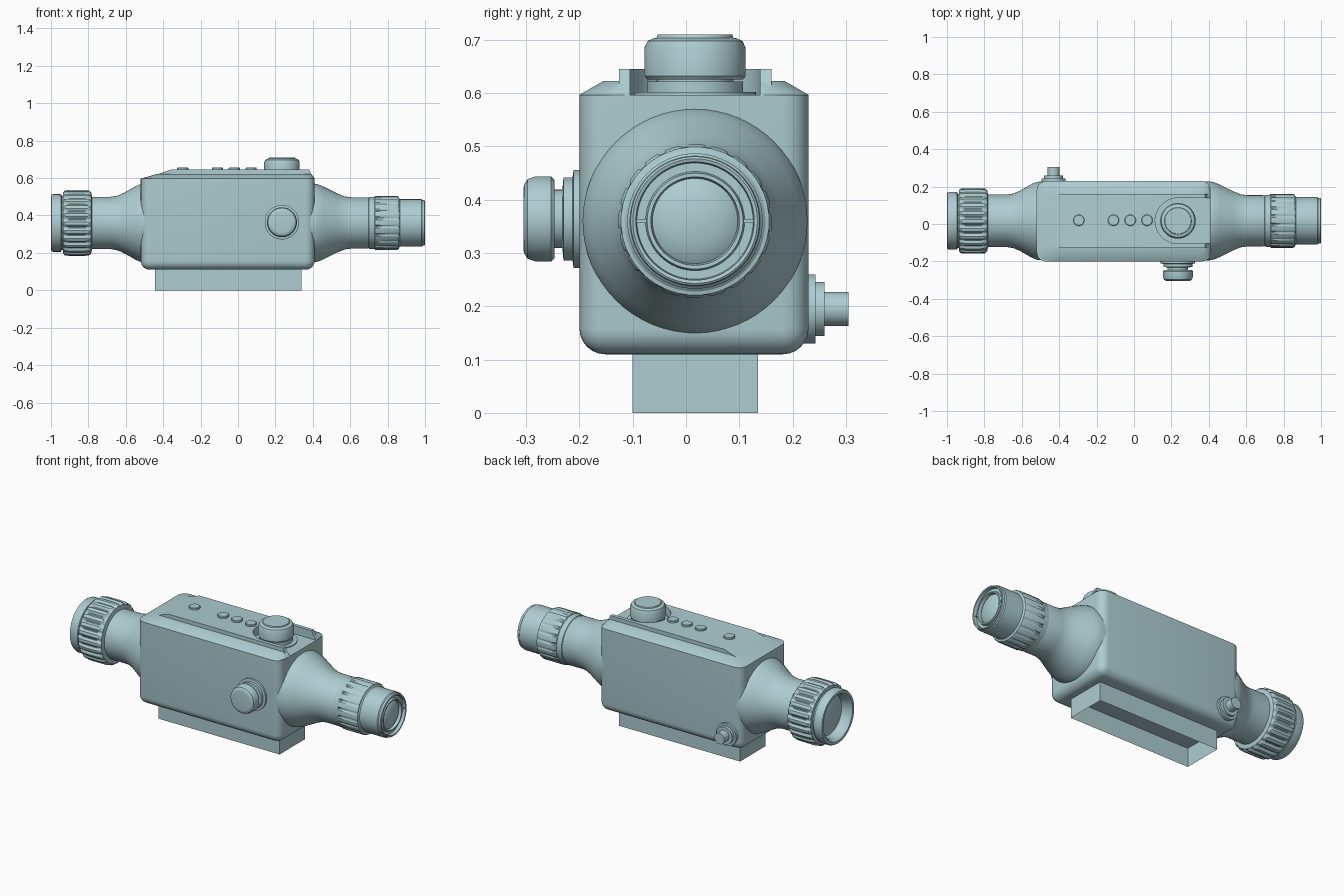
import bpy, bmesh, math
from mathutils import Vector

if "Cube" in bpy.data.objects:
    bpy.data.objects.remove(bpy.data.objects["Cube"])

CY, CZ = 0.017, 0.36          # optical axis
KX = 0.235                    # dial position along the body
paint = bpy.data.materials.new("pale blue grey")
paint.diffuse_color = (0.42, 0.61, 0.64, 1)
paint.use_nodes = True
paint.node_tree.nodes["Principled BSDF"].inputs["Base Color"].default_value = paint.diffuse_color


def finish(name, bm, smooth=35):
    bmesh.ops.recalc_face_normals(bm, faces=bm.faces[:])
    me = bpy.data.meshes.new(name)
    bm.to_mesh(me)
    bm.free()
    me.materials.append(paint)
    ob = bpy.data.objects.new(name, me)
    bpy.context.collection.objects.link(ob)
    if smooth:
        bpy.ops.object.select_all(action='DESELECT')
        ob.select_set(True)
        bpy.context.view_layer.objects.active = ob
        bpy.ops.object.shade_smooth_by_angle(angle=math.radians(smooth))
    return ob


def lathe(name, prof, origin, axis, segs=64, wave=None):
    """Spin (distance, radius) points about an axis; wave reshapes the radius by angle."""
    bm = bmesh.new()
    q = Vector(axis).to_track_quat('Z', 'Y')
    rings = []
    for t, r in prof:
        if r == 0:
            rings.append([bm.verts.new(Vector(origin) + q @ Vector((0, 0, t)))] * segs)
            continue
        ring = []
        for i in range(segs):
            a = 2 * math.pi * i / segs
            rr = wave(r, i) if wave else r
            ring.append(bm.verts.new(Vector(origin) + q @ Vector((rr * math.cos(a), rr * math.sin(a), t))))
        rings.append(ring)
    for A, B in zip(rings, rings[1:]):
        for i in range(segs):
            j = (i + 1) % segs
            bm.faces.new(list(dict.fromkeys((A[i], A[j], B[j], B[i]))))
    return finish(name, bm)


def box_mesh(lo, hi, inset=(0, 0, 0, 0)):
    """Box whose top may be drawn in by (x low, x high, y low, y high)."""
    bm = bmesh.new()
    bmesh.ops.create_cube(bm, size=1)
    for v in bm.verts:
        top = v.co.z > 0
        for k in range(3):
            high = v.co[k] > 0
            v.co[k] = hi[k] if high else lo[k]
            if top and k < 2:
                v.co[k] += -inset[2 * k + 1] if high else inset[2 * k]
    return bm


def bevel(bm, edges, width, segs=6):
    bmesh.ops.bevel(bm, geom=edges, offset=width, segments=segs, profile=0.5, affect='EDGES')


# Main housing: rounded uprights and underside, sharp top rim
bm = box_mesh((-0.52, -0.2, 0.11), (0.41, 0.23, 0.597))
bevel(bm, [e for e in bm.edges if min(v.co.z for v in e.verts) < 0.2], 0.048)
finish("housing", bm)

# Sloped shoulder above the housing
bm = box_mesh((-0.52, -0.2, 0.597), (0.41, 0.23, 0.623), (0.09, 0.015, 0.045, 0.045))
bevel(bm, [e for e in bm.edges if abs(e.verts[0].co.z - e.verts[1].co.z) > 0.01], 0.045, 4)
shoulder = finish("shoulder", bm)

# Raised top deck with ramped ends
bm = box_mesh((-0.505, -0.126, 0.597), (0.403, 0.16, 0.645), (0.145, 0.023, 0, 0))
deck = finish("top_deck", bm)

# Pocket around the top dial, open towards the eyepiece
bm = bmesh.new()
outline = [(0.6, -0.122), (0.6, 0.122)]
outline += [(KX + 0.122 * math.cos(a), 0.122 * math.sin(a))
            for a in [math.pi * (0.5 + i / 24) for i in range(25)]]
face = bm.faces.new([bm.verts.new((x, CY + y, 0.58)) for x, y in outline])
up = bmesh.ops.extrude_face_region(bm, geom=[face])
bmesh.ops.translate(bm, vec=(0, 0, 0.12), verts=[v for v in up["geom"] if isinstance(v, bmesh.types.BMVert)])
cutter = finish("pocket_cutter", bm, 0)
cutter.hide_render = True
cutter.hide_viewport = True
for ob in (shoulder, deck):
    m = ob.modifiers.new("pocket", 'BOOLEAN')
    m.operation, m.object, m.solver = 'DIFFERENCE', cutter, 'EXACT'

# Mount base: four walls, open underneath
bm = box_mesh((-0.445, -0.1, 0), (0.34, 0.135, 0.112))
bmesh.ops.delete(bm, geom=[f for f in bm.faces if f.calc_center_median().z < 0.01], context='FACES_ONLY')
finish("mount_base", bm, 0)

# Objective tube with recessed lens
axis_o = (0, CY, CZ)
lathe("objective_tube", [
    (-0.962, 0), (-0.958, 0.05), (-0.948, 0.09), (-0.94, 0.11), (-0.94, 0.116), (-0.985, 0.125),
    (-0.998, 0.135), (-1, 0.142), (-0.998, 0.15), (-0.99, 0.154), (-0.947, 0.154), (-0.942, 0.145),
    (-0.9, 0.14), (-0.68, 0.14), (-0.645, 0.146), (-0.61, 0.161), (-0.545, 0.198), (-0.52, 0.208),
    (-0.49, 0.211), (-0.42, 0.211)], axis_o, (1, 0, 0))
# Focus ring: scalloped grip
dips_f = (0, 0, 0, 0.005, 0.011, 0.011, 0.005, 0)
lathe("focus_ring", [
    (-0.935, 0.142), (-0.935, 0.163), (-0.925, 0.174), (-0.9, 0.176), (-0.82, 0.176), (-0.797, 0.174),
    (-0.785, 0.163), (-0.78, 0.138)], axis_o, (1, 0, 0), 24 * 8,
    lambda r, i: r - (dips_f[i % 8] if r > 0.17 else 0))

# Eyepiece tube with domed lens
lathe("eyepiece_tube", [
    (0.33, 0.211), (0.405, 0.211), (0.43, 0.206), (0.46, 0.193), (0.53, 0.158), (0.57, 0.142),
    (0.605, 0.137), (0.69, 0.137), (0.7, 0.134), (0.86, 0.134), (0.866, 0.127), (0.98, 0.127),
    (0.985, 0.122), (0.997, 0.121), (1, 0.117), (0.998, 0.111), (0.98, 0.109), (0.98, 0.093),
    (0.992, 0.09), (0.992, 0.083), (0.975, 0.08), (0.984, 0.066), (0.99, 0.045), (0.994, 0.02),
    (0.995, 0)], axis_o, (1, 0, 0))
# Dioptre ring: shallow grip grooves
lathe("dioptre_ring", [
    (0.695, 0.13), (0.7, 0.138), (0.73, 0.14), (0.732, 0.144), (0.85, 0.144), (0.86, 0.139),
    (0.862, 0.13)], axis_o, (1, 0, 0), 20 * 8,
    lambda r, i: r - (0.005 if r > 0.142 and i % 8 in (3, 4) else 0))
# Small bridges across the eyepiece groove
for s in (-1, 1):
    y = CY + s * 0.101
    finish("eyepiece_bridge", box_mesh((0.975, y - 0.01, CZ - 0.004), (0.99, y + 0.01, CZ + 0.004)), 0)

# Top dial
lathe("top_dial", [
    (0.59, 0.114), (0.602, 0.114), (0.602, 0.09), (0.622, 0.09), (0.622, 0.072), (0.626, 0.072),
    (0.626, 0.09), (0.632, 0.095), (0.685, 0.095), (0.698, 0.089), (0.703, 0.078), (0.704, 0.072),
    (0.71, 0.07), (0.71, 0)], (KX, CY, 0), (0, 0, 1))
# Side dial
lathe("side_dial", [
    (0.19, 0.092), (0.211, 0.092), (0.213, 0.078), (0.23, 0.078), (0.232, 0.055), (0.247, 0.055),
    (0.247, 0.074), (0.253, 0.08), (0.282, 0.08), (0.297, 0.075), (0.304, 0.064), (0.305, 0.058),
    (0.305, 0)], (KX, 0, 0.364), (0, -1, 0))
# Cable socket on the back
lathe("cable_socket", [
    (0.22, 0.065), (0.243, 0.065), (0.243, 0.051), (0.26, 0.051), (0.26, 0.032), (0.305, 0.032),
    (0.305, 0)], (-0.43, 0, 0.195), (0, 1, 0), 48)
# Control buttons
for x in (-0.295, -0.11, -0.02, 0.07):
    lathe("button", [(0.63, 0.03), (0.653, 0.03), (0.656, 0.027), (0.656, 0)], (x, 0.02, 0), (0, 0, 1), 32)
